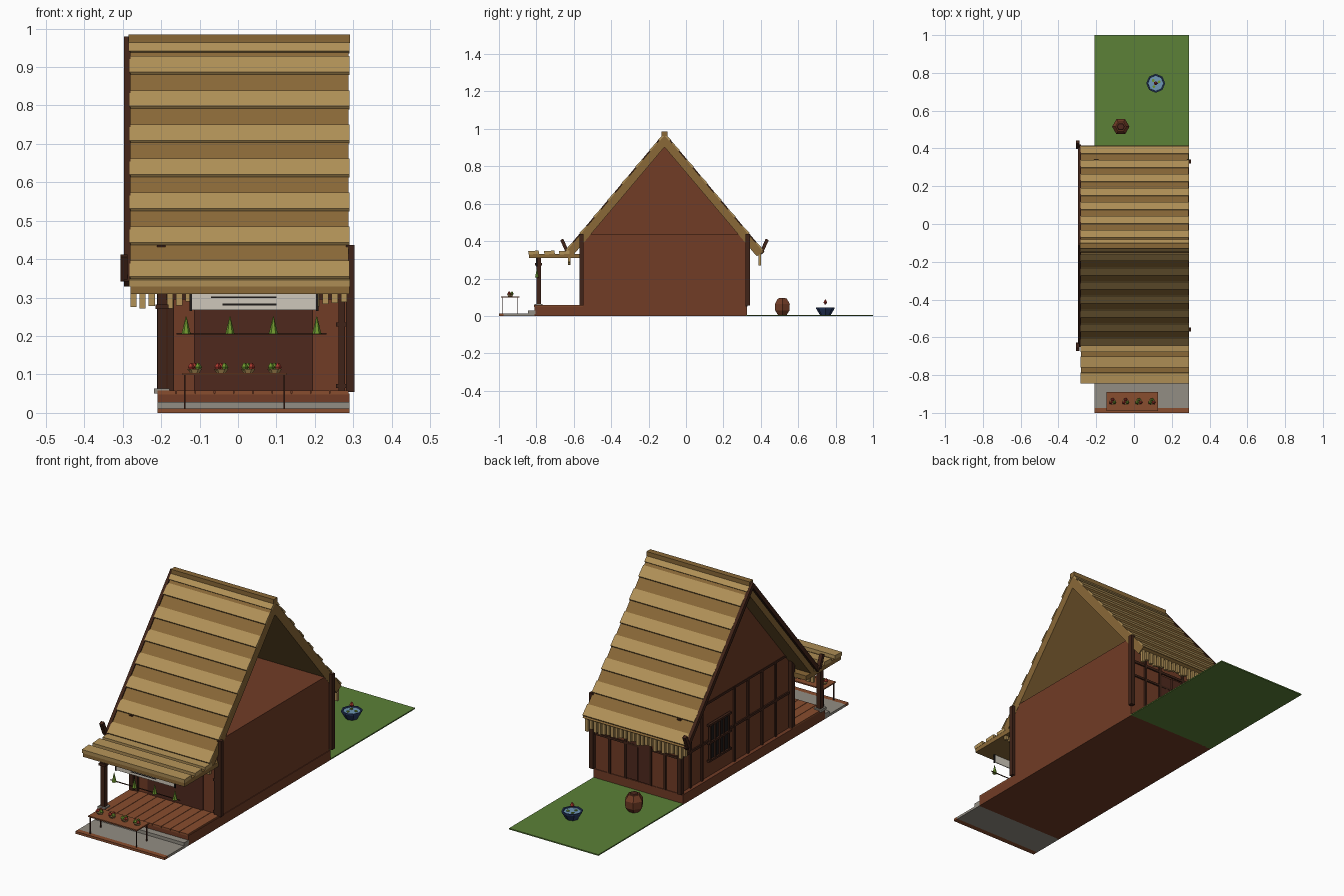
import bpy, bmesh, math, random
from mathutils import Matrix, Vector

if "Cube" in bpy.data.objects:
    bpy.data.objects.remove(bpy.data.objects["Cube"])
random.seed(4)


def mat(name, c):
    m = bpy.data.materials.new(name)
    m.diffuse_color = (*[(v / 255) ** 2.2 for v in c], 1)
    m.use_nodes = True
    m.node_tree.nodes["Principled BSDF"].inputs["Base Color"].default_value = m.diffuse_color
    return m


WALL = mat("wall_wood", (112, 62, 42))
DECK = mat("deck_wood", (135, 78, 50))
DARK = mat("dark_wood", (66, 40, 30))
DOOR = mat("door_wood", (80, 45, 35))
LIGHT = mat("light_thatch", (176, 144, 88))
STRAW = mat("dark_thatch", (136, 104, 58))
GRASS = mat("grass", (92, 128, 58))
STONE = mat("stone", (145, 140, 130))
PAPER = mat("cloth", (205, 198, 185))
BLACK = mat("black", (35, 32, 32))
LEAF = mat("leaf", (110, 150, 50))
RED = mat("red", (170, 60, 50))
BLUE = mat("bowl_blue", (45, 62, 100))
WATER = mat("water", (110, 150, 180))


def finish(name, bm, m):
    bmesh.ops.recalc_face_normals(bm, faces=bm.faces)
    me = bpy.data.meshes.new(name)
    bm.to_mesh(me)
    bm.free()
    me.materials.append(m)
    ob = bpy.data.objects.new(name, me)
    bpy.context.collection.objects.link(ob)
    return ob


def boxes(name, m, *items):
    # each item: x0, x1, y0, y1, z0, z1 (and optional tilt about x)
    bm = bmesh.new()
    for x0, x1, y0, y1, z0, z1, *t in items:
        c = Vector(((x0 + x1) / 2, (y0 + y1) / 2, (z0 + z1) / 2))
        bmesh.ops.create_cube(bm, size=1, matrix=Matrix.Translation(c)
                              @ Matrix.Rotation(t[0] if t else 0, 4, 'X')
                              @ Matrix.Diagonal((x1 - x0, y1 - y0, z1 - z0, 1)))
    return finish(name, bm, m)


def prism(name, m, x0, x1, *profiles):
    # extrude (y, z) outlines along x
    bm = bmesh.new()
    for pts in profiles:
        f = bm.faces.new([bm.verts.new((x0, y, z)) for y, z in pts])
        r = bmesh.ops.extrude_face_region(bm, geom=[f])
        bmesh.ops.translate(bm, vec=(x1 - x0, 0, 0),
                            verts=[v for v in r["geom"] if isinstance(v, bmesh.types.BMVert)])
    return finish(name, bm, m)


def lathe(name, m, loc, rings, n):
    # low-sided turned shape from (radius, z) rings
    bm = bmesh.new()
    loops = [[bm.verts.new((loc[0] + r * math.cos(i * math.tau / n),
                            loc[1] + r * math.sin(i * math.tau / n), loc[2] + z))
              for i in range(n)] for r, z in rings]
    for a, b in zip(loops, loops[1:]):
        for i in range(n):
            bm.faces.new((a[i], a[(i + 1) % n], b[(i + 1) % n], b[i]))
    bm.faces.new(loops[0])
    bm.faces.new(loops[-1])
    return finish(name, bm, m)


# Ground, paving and raised base
boxes("lawn", GRASS, (-.21, .29, .32, 1, 0, .006))
boxes("paving", STONE, (-.21, .29, -.975, -.81, 0, .012))
boxes("paving_edge", DECK, (-.21, .29, -1, -.973, 0, .012))
boxes("step", STONE, (-.21, .29, -.845, -.805, .01, .028))
boxes("base", WALL, (-.21, .29, -.81, .325, 0, .05))
boxes("deck_boards", DECK, *[(-.21 + i * .05, -.162 + i * .05, -.812, -.55, .048, .058)
                             for i in range(10)])

# House body and left gable wall
boxes("house_body", WALL, (-.19, .287, -.555, .322, .05, .435))
RY = -.115
prism("left_gable", WALL, -.195, -.18, [(RY - .42, .43), (RY + .42, .43), (RY, .91)])

# Corner posts
boxes("corner_posts", DARK, *[(x - .011, x + .011, y - .011, y + .011, .055, .437)
                              for x in (-.2, .292) for y in (-.558, .33)])

# Left wall framing and lattice window
boxes("left_framing", DARK,
      *[(-.198, -.19, y - .006, y + .006, .05, .43)
        for y in (-.44, -.33, -.22, -.11, .15, .24)],
      (-.197, -.19, -.55, .32, .225, .237), (-.197, -.19, -.55, .32, .42, .432))
boxes("window_pane", BLACK, (-.199, -.19, -.05, .09, .14, .31))
boxes("window_lattice", DARK,
      *[(-.206, -.195, y - .004, y + .004, .13, .32) for y in (-.055, -.015, .02, .055, .095)],
      *[(-.208, -.195, -.07, .11, z - .005, z + .005) for z in (.135, .225, .315)])

# Back wall framing and door
boxes("back_framing", DARK,
      *[(x - .006, x + .006, .322, .33, .05, .36) for x in (-.11, -.03, .11, .2)],
      (-.19, .287, .322, .329, .225, .235), (-.19, .287, .322, .329, .3, .312))
boxes("back_door", DOOR, (-.024, .038, .322, .331, .055, .29), (.042, .104, .322, .328, .055, .29))

# Front entrance
boxes("front_door", DOOR, (-.115, .195, -.56, -.553, .057, .29))
boxes("front_framing", DARK,
      *[(x - .009, x + .009, -.565, -.553, .055, .31) for x in (-.175, .27)],
      (-.19, .287, -.566, -.553, .295, .312), (.255, .285, -.564, -.553, .065, .075),
      (.255, .285, -.564, -.553, .225, .235))

# Main thatch roof: one folded slab with raised light bands on each slope
T = 1.19
AP = .972
prism("roof_thatch", STRAW, -.28, .288, [
    (RY, AP), (RY + .53, AP - .53 * T), (RY + .493, .319), (RY, .903),
    (RY - .493, .319), (RY - .53, AP - .53 * T)])
bands = []
for s in (-1, 1):
    for k in range(7):
        z0 = .35 + k * .0886
        a, b = (AP - z0) / T, (AP - z0 - .043) / T
        bands.append([(RY + s * a, z0 - .003), (RY + s * (a + .006), z0 + .005),
                      (RY + s * (b + .003), z0 + .0465), (RY + s * b, z0 + .043)])
prism("roof_light_bands", LIGHT, -.282, .29, *bands)
prism("ridge_saddle", LIGHT, -.284, .29, [(RY, .98), (RY + .034, .942), (RY + .026, .935),
                                          (RY, .965), (RY - .026, .935), (RY - .034, .942)])
boxes("ridge_beam", STRAW, (-.285, .291, RY - .015, RY + .015, .962, .985))

# Straw fringe under both eaves
fringe = []
for y in (RY - .51, RY + .51):
    for i in range(24):
        x = -.272 + i * .0238
        fringe.append((x - .008, x + .008, y - .007, y + .007,
                       .27 + random.random() * .022, .335))
boxes("eave_fringe", LIGHT, *fringe)

# Dark bargeboards on the left gable with upturned ends
prism("bargeboards", DARK, -.297, -.28, *[[
    (RY, .98), (RY + s * .535, .98 - .535 * T), (RY + s * .52, .98 - .535 * T - .015),
    (RY, .95)] for s in (-1, 1)])
boxes("bargeboard_finials", DARK, *[
    (-.306, -.288, RY + s * .535 - .009, RY + s * .535 + .009, .342, .412, -s * .42)
    for s in (-1, 1)])

# Porch roof, post and beam
boxes("porch_roof", STRAW, (-.28, .29, -.84, -.56, .309, .332))
boxes("porch_roof_boards", LIGHT, *[(-.283, .291, y - .028, y + .028, .33, .348, .06)
                                    for y in (-.815, -.73, -.65)])
boxes("porch_post", DARK, (-.21, -.186, -.8, -.776, .05, .312),
      (-.215, -.181, -.806, -.77, .27, .282))
boxes("post_foot", STONE, (-.218, -.178, -.81, -.768, .05, .064))

# Hanging cloth with plain stripes, and a rail of small green bundles
boxes("hanging_cloth", PAPER, (-.122, .205, -.799, -.795, .268, .31))
boxes("cloth_trim", BLACK, (-.126, -.12, -.801, -.793, .265, .31), (.203, .209, -.801, -.793, .265, .31),
      (-.07, .1, -.801, -.798, .299, .303), (-.04, .1, -.801, -.798, .28, .284))
boxes("hanging_rail", DARK, (-.16, .23, -.792, -.789, .204, .208))
for x in (-.135, -.021, .092, .205):
    lathe("green_bundle", LEAF, (x, -.797, .205), [(.012, 0), (.001, .046)], 6)

# Produce table
boxes("table_top", DECK, (-.145, .128, -.99, -.89, .098, .104))
boxes("table_legs", DARK, *[(x - .002, x + .002, y - .002, y + .002, .01, .1)
                            for x in (-.138, .12) for y in (-.983, -.9)])
for i, x in enumerate((-.113, -.044, .026, .095)):
    lathe("produce_tray", LIGHT, (x, -.94, .104), [(.012, 0), (.019, .01)], 6)
    for j, (dx, dy) in enumerate(((-.009, -.006), (.009, -.005), (0, .009))):
        lathe("produce", (RED, LEAF)[(i * 2 + j + i // 2) % 2], (x + dx, -.94 + dy, .11),
              [(.004, 0), (.01, .009), (.003, .02)], 5)

# Barrel in the garden
lathe("barrel", WALL, (-.07, .515, .004), [(.026, 0), (.044, .025), (.046, .06), (.028, .088)], 6)
lathe("barrel_lid", DOOR, (-.07, .515, .091), [(.022, 0), (.018, .005)], 6)

# Water bowl with a floating flower
lathe("water_bowl", BLUE, (.115, .745, .004),
      [(.028, 0), (.05, .036), (.05, .042), (.043, .042), (.04, .034)], 8)
lathe("bowl_water", WATER, (.115, .745, .036), [(.043, 0), (.043, .005)], 8)
for a in (.4, 2.3, 4.2):
    lathe("lily_pad", LEAF, (.115 + .02 * math.cos(a), .745 + .02 * math.sin(a), .041),
          [(.008, 0), (.008, .003)], 6)
lathe("bowl_flower", RED, (.115, .745, .06), [(.002, 0), (.011, .012), (.002, .027)], 5)
